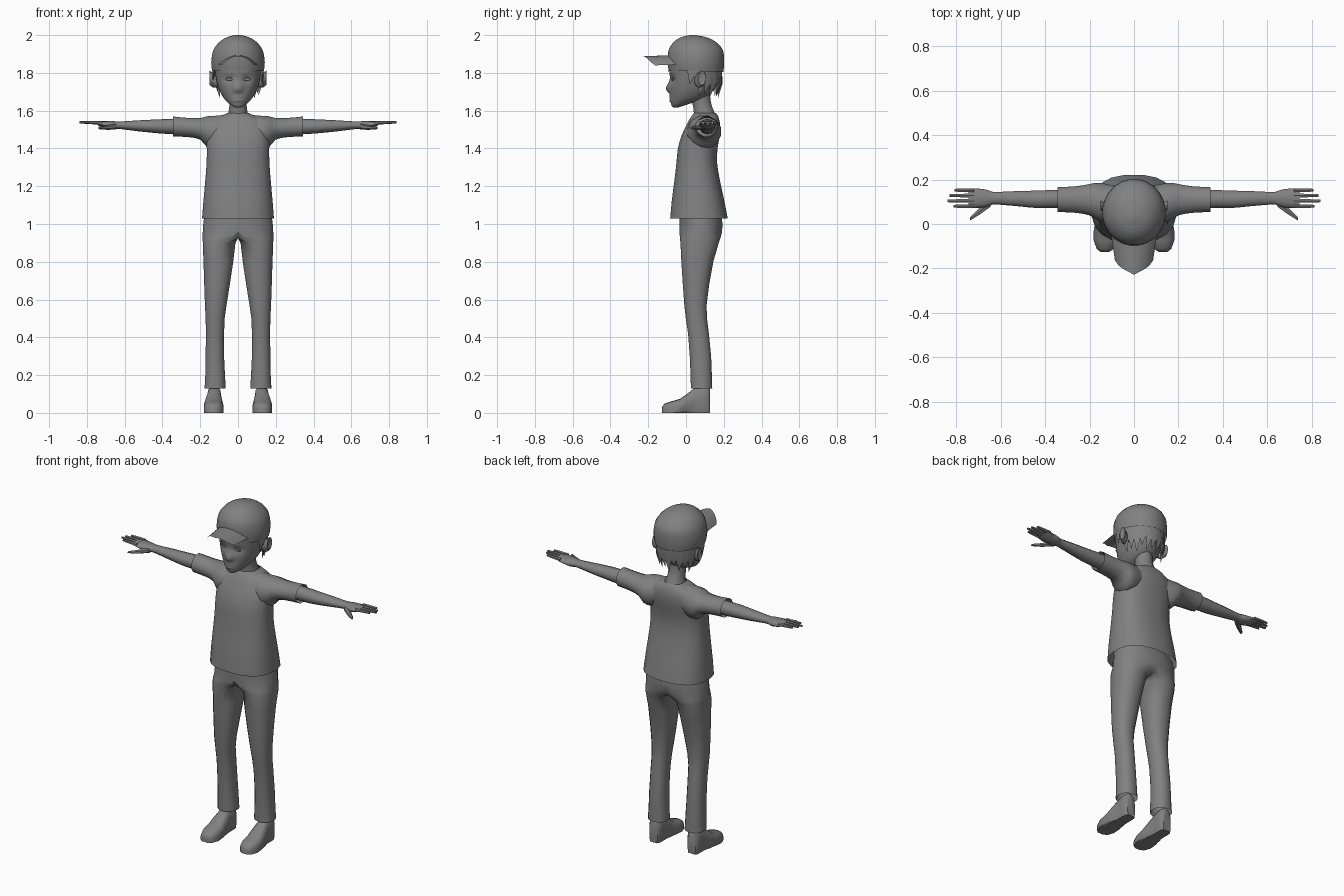
import bpy, bmesh, math

grey = bpy.data.materials.new("neutral_grey")
grey.diffuse_color = (0.22, 0.22, 0.22, 1)


def finish(name, bm, mirror=False, angle=40):
    """Turn a bmesh into a smooth-shaded, optionally mirrored object."""
    bmesh.ops.remove_doubles(bm, verts=bm.verts, dist=1e-5)
    bmesh.ops.recalc_face_normals(bm, faces=bm.faces)
    me = bpy.data.meshes.new(name)
    bm.to_mesh(me)
    bm.free()
    ob = bpy.data.objects.new(name, me)
    bpy.context.collection.objects.link(ob)
    me.materials.append(grey)
    if mirror:
        ob.modifiers.new("mirror", 'MIRROR').use_clip = True
    bpy.ops.object.select_all(action='DESELECT')
    ob.select_set(True)
    bpy.context.view_layer.objects.active = ob
    bpy.ops.object.shade_smooth_by_angle(angle=math.radians(angle))
    return ob


def refine(sections, steps):
    """Catmull-Rom interpolation between cross-sections."""
    out, last = [], len(sections) - 1
    for i in range(last):
        p0, p1 = sections[max(i - 1, 0)], sections[i]
        p2, p3 = sections[i + 1], sections[min(i + 2, last)]
        for k in range(steps):
            t = k / steps
            out.append([b + 0.5 * t * (c - a + t * (2*a - 5*b + 4*c - d + t * (3*(b - c) + d - a)))
                        for a, b, c, d in zip(p0, p1, p2, p3)])
    return out + [list(sections[-1])]


def loft(name, sections, axis='z', n=16, power=1.0, steps=1, caps=(True, True),
         mirror=False, warp=None, angle=40):
    """Skin (position, a0, a1, b0, b1) cross-sections along an axis."""
    bm, rings = bmesh.new(), []
    for t, a0, a1, b0, b1 in refine(sections, steps):
        ring = []
        for k in range(n):
            w = 2 * math.pi * (k + 0.5) / n
            c, s = math.cos(w), math.sin(w)
            a = (a0 + a1) / 2 + (a1 - a0) / 2 * math.copysign(abs(c) ** power, c)
            b = (b0 + b1) / 2 + (b1 - b0) / 2 * math.copysign(abs(s) ** power, s)
            p = {'z': (a, b, t), 'x': (t, a, b), 'y': (a, t, b)}[axis]
            ring.append(bm.verts.new(warp(*p) if warp else p))
        rings.append(ring)
    for r, q in zip(rings, rings[1:]):
        for k in range(n):
            j = (k + 1) % n
            bm.faces.new((r[k], r[j], q[j], q[k]))
    for use, ring in zip(caps, (rings[0], rings[-1])):
        if use:
            bm.faces.new(ring)
    if mirror:  # drop inner faces lying on the symmetry plane
        flat = [f for f in bm.faces if all(abs(v.co.x) < 1e-5 for v in f.verts)]
        bmesh.ops.delete(bm, geom=flat, context='FACES')
    return finish(name, bm, mirror, angle)


# Shirt body with open hem and collar
loft("shirt_body", [
    (1.03, -.192, .192, -.085, .222), (1.12, -.185, .185, -.077, .205),
    (1.22, -.176, .176, -.064, .183), (1.32, -.168, .168, -.052, .166),
    (1.40, -.167, .167, -.044, .168), (1.47, -.168, .168, -.024, .180),
    (1.52, -.160, .160, .000, .182), (1.555, -.130, .130, .018, .176),
    (1.575, -.085, .085, .032, .168), (1.587, -.056, .056, .043, .158)],
    n=20, power=.8, steps=2, caps=(False, False))

# Sleeves, open at the cuffs
loft("sleeves", [
    (.05, .03, .165, 1.44, 1.582), (.12, .004, .182, 1.40, 1.576),
    (.165, .015, .188, 1.405, 1.573), (.20, .036, .182, 1.445, 1.563),
    (.26, .048, .172, 1.458, 1.563), (.345, .052, .167, 1.462, 1.571)],
    axis='x', n=12, steps=2, caps=(True, False), mirror=True)

# Trousers: half of the pelvis flowing into one leg, mirrored
loft("trousers", [
    (1.06, -.18, .18, -.035, .185), (1.00, -.187, .187, -.037, .196),
    (.955, -.190, .190, -.036, .192), (.925, -.06, .189, -.034, .184),
    (.90, .012, .188, -.031, .175), (.80, .024, .184, -.026, .146),
    (.68, .042, .180, -.018, .124), (.57, .060, .176, -.010, .110),
    (.50, .070, .172, -.002, .112), (.42, .073, .171, .010, .122),
    (.30, .073, .172, .019, .134), (.20, .068, .174, .023, .138),
    (.13, .064, .178, .025, .140)],
    n=16, power=.88, caps=(False, False), mirror=True,
    warp=lambda x, y, z: (max(x, 0), y, z))

# Shoes with flat soles
loft("shoes", [
    (-.126, .112, .150, -.02, .034), (-.112, .090, .168, -.03, .050),
    (-.075, .077, .182, -.03, .062), (-.03, .076, .182, -.03, .075),
    (.015, .082, .174, -.03, .108), (.045, .088, .164, -.03, .132),
    (.085, .088, .164, -.03, .145), (.115, .090, .162, -.03, .145),
    (.127, .100, .152, -.03, .130)],
    axis='y', n=14, power=.7, mirror=True, angle=50,
    warp=lambda x, y, z: (x, y, max(z, 0)))

# Arms and palms
loft("arms", [
    (.25, .070, .155, 1.475, 1.556), (.36, .070, .155, 1.476, 1.556),
    (.44, .070, .152, 1.482, 1.553), (.52, .078, .150, 1.490, 1.549),
    (.60, .085, .146, 1.500, 1.544), (.635, .086, .146, 1.503, 1.543),
    (.665, .074, .157, 1.500, 1.545), (.71, .070, .162, 1.510, 1.545),
    (.745, .072, .160, 1.525, 1.544)],
    axis='x', n=10, steps=2, mirror=True, angle=60)

# Fingers and thumbs
for i, tip in enumerate((.812, .838, .83, .808)):
    y = .080 + i * .024
    loft(f"fingers_{i + 1}", [(.72, y - .010, y + .010, 1.524, 1.545),
                              (.78, y - .009, y + .009, 1.529, 1.545),
                              (tip, y - .007, y + .007, 1.532, 1.544)],
         axis='x', n=6, mirror=True)
loft("thumbs", [(.645, .075, .115, 1.502, 1.535), (.685, .046, .085, 1.498, 1.524),
                (.715, .027, .055, 1.500, 1.517), (.738, .014, .032, 1.502, 1.515)],
     axis='x', n=6, mirror=True)

# Neck
loft("neck", [(1.53, -.07, .07, .035, .170), (1.575, -.056, .056, .040, .160),
              (1.62, -.048, .048, .036, .140), (1.67, -.048, .048, .026, .130),
              (1.74, -.05, .05, .02, .13)], n=12, steps=2)


# Head with nose, brow, eye sockets and lips shaped into the front
def bump(v, centre, width):
    return math.exp(-((v - centre) / width) ** 2)


def face(x, y, z):
    if y < 0:
        nose = .034 * bump(x, 0, .016) * bump(z, 1.714, .018 if z < 1.714 else .036)
        socket = .016 * bump(abs(x), .046, .024) * bump(z, 1.768, .020)
        lips = .007 * bump(x, 0, .026) * (bump(z, 1.672, .007) + bump(z, 1.654, .007))
        y += socket - nose - lips
    return x, y, z


loft("head", [
    (1.618, -.016, .016, -.070, -.038), (1.628, -.036, .036, -.077, -.008),
    (1.645, -.056, .056, -.081, .045), (1.67, -.078, .078, -.083, .105),
    (1.71, -.100, .100, -.084, .145), (1.76, -.115, .115, -.085, .168),
    (1.81, -.122, .122, -.088, .182), (1.86, -.126, .126, -.085, .185),
    (1.92, -.10, .10, -.06, .15)],
    n=40, power=.92, steps=4, warp=face, angle=60)

# Eyes: thin lids set into the sockets
loft("eyes", [(-.077, .028, .066, 1.760, 1.774), (-.070, .026, .068, 1.758, 1.776)],
     axis='y', n=10, mirror=True)

# Ears
loft("ears", [(.105, .045, .085, 1.725, 1.785), (.132, .045, .098, 1.722, 1.800),
              (.150, .062, .106, 1.735, 1.812), (.144, .072, .096, 1.750, 1.800)],
     axis='x', n=10, mirror=True)


# Cap crown, its rim dipping toward the back
def tilt(x, y, z):
    low = max(0, (1.92 - z) / .10)
    return x, y, z - low * (.10 + .13 * (y - .05)) * .30


loft("cap_crown", [
    (1.835, -.138, .138, -.094, .199), (1.87, -.143, .143, -.098, .203),
    (1.915, -.134, .134, -.095, .199), (1.955, -.108, .108, -.074, .170),
    (1.985, -.068, .068, -.036, .120), (2.0, -.018, .018, .018, .052)],
    n=24, steps=3, caps=(False, True), warp=tilt, angle=60)

# Cap brim: arched sheet with a blunt pointed tip
bm = bmesh.new()
rows = []
for j in range(5):
    v = j / 4
    row = []
    for i in range(-6, 7):
        u = i / 6
        root = -.092 + .085 * u * u
        tip = -.228 + .045 * abs(u) + .02 * u ** 6
        row.append(bm.verts.new((u * (.108 - .022 * v), root + (tip - root) * v,
                                 1.893 - .005 * v - .048 * u * u)))
    rows.append(row)
for r, q in zip(rows, rows[1:]):
    for i in range(12):
        bm.faces.new((r[i], r[i + 1], q[i + 1], q[i]))
top = bm.faces[:]
bmesh.ops.solidify(bm, geom=top, thickness=.008)
finish("cap_brim", bm)


# Hair locks: tapered wedges hanging from under the cap
def locks(name, angles, top, lengths, width, cy, rx, ry, inward):
    bm = bmesh.new()
    for i, deg in enumerate(angles):
        length = lengths[i % len(lengths)]

        def at(d, z, k):
            w = math.radians(d)
            return bm.verts.new((rx * k * math.sin(w), cy + ry * k * math.cos(w), z))
        a, b = at(deg - width, top, 1), at(deg + width, top, 1)
        c, d = at(deg - width * .8, top - length * .55, 1), at(deg + width * .8, top - length * .55, 1)
        e, f = at(deg, top, .86), at(deg + width * .3, top - length, inward)
        for vs in ((a, b, d, c), (c, d, f), (a, c, e), (c, f, e), (b, e, d), (d, e, f), (a, e, b)):
            bm.faces.new(vs)
    finish(name, bm, angle=30)


locks("back_hair", range(-77, 78, 14), 1.83, (.13, .165, .145, .155), 10, .05, .130, .142, .84)
locks("side_hair", (-100, -88, 88, 100), 1.83, (.07, .09), 8, .05, .136, .14, .96)
locks("fringe", range(145, 216, 14), 1.845, (.035, .055, .04), 9, .05, .125, .142, 1.0)
